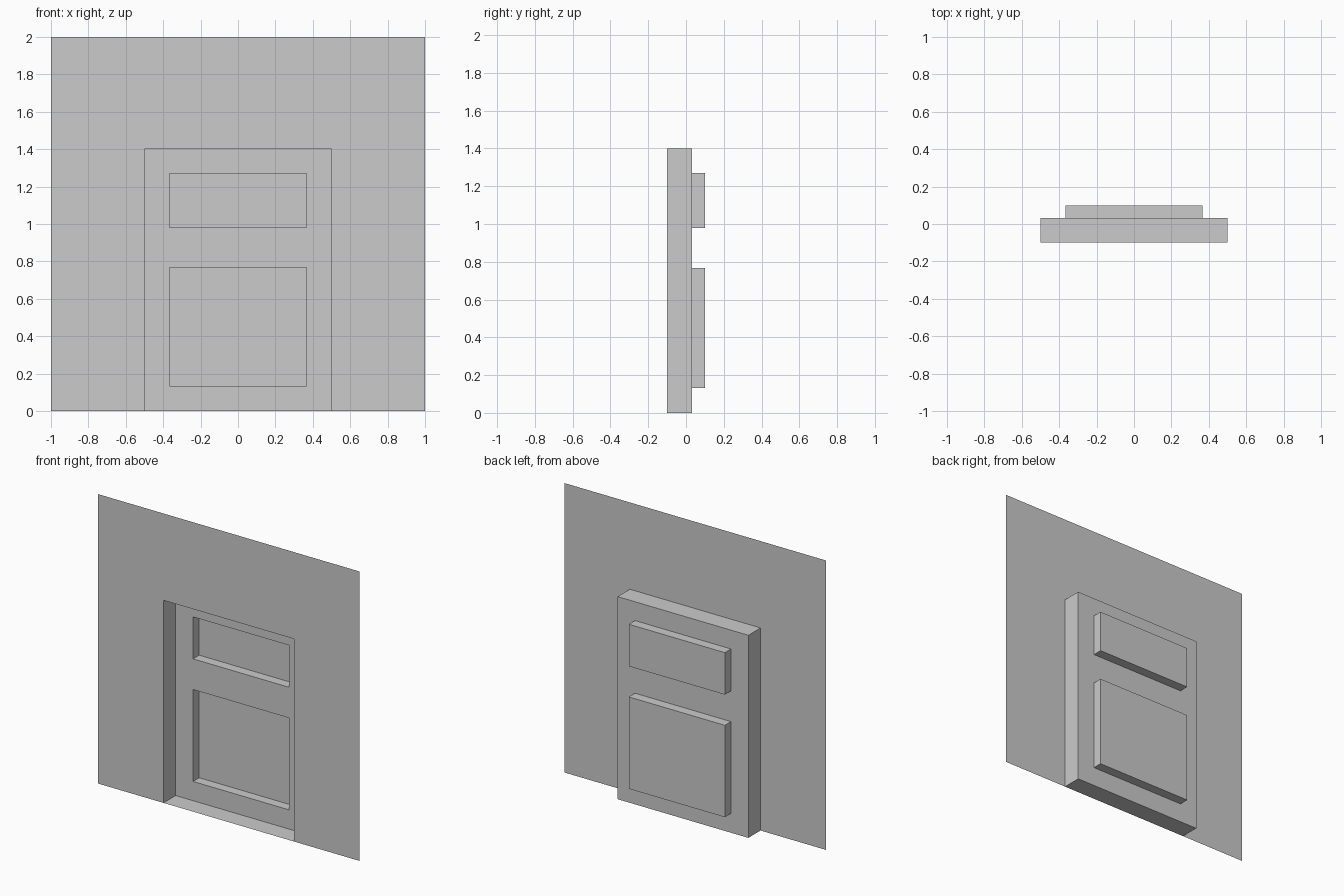
import bpy

if "Cube" in bpy.data.objects:
    bpy.data.objects.remove(bpy.data.objects["Cube"])

FRONT, LEAF, BACK = -0.1, 0.033, 0.1      # depth layers along y
DOOR = (-0.5, 0.5, 0.0, 1.4)              # x0, x1, z0, z1
PANELS = {"lower_panel": (-0.367, 0.367, 0.133, 0.768),
          "upper_panel": (-0.367, 0.367, 0.98, 1.27)}


def add_mesh(name, verts, faces):
    mesh = bpy.data.meshes.new(name)
    mesh.from_pydata(verts, [], faces)
    obj = bpy.data.objects.new(name, mesh)
    bpy.context.collection.objects.link(obj)
    return obj


def corners(rect, y):
    x0, x1, z0, z1 = rect
    return [(x0, y, z0), (x1, y, z0), (x1, y, z1), (x0, y, z1)]


def sheet(name, xs, zs, y, holes):
    """Flat front-facing grid of cells, leaving out the (column, row) holes."""
    nx = len(xs)
    verts = [(x, y, z) for z in zs for x in xs]
    faces = []
    for r in range(len(zs) - 1):
        for c in range(nx - 1):
            if (c, r) not in holes:
                a = r * nx + c
                faces.append((a, a + 1, a + 1 + nx, a + nx))
    return add_mesh(name, verts, faces)


def recess(name, rect, y0, y1, closed):
    """Four inward-facing sides of a recess, with an optional back face."""
    faces = [(i, (i + 1) % 4, (i + 1) % 4 + 4, i + 4) for i in range(4)]
    if closed:
        faces.append((4, 5, 6, 7))
    return add_mesh(name, corners(rect, y0) + corners(rect, y1), faces)


# Wall sheet around the doorway
sheet("wall", [-1, DOOR[0], DOOR[1], 1], [0, DOOR[3], 2], FRONT, {(1, 0)})

# Doorway sides, sill and head
recess("door_reveal", DOOR, FRONT, LEAF, False)

# Door leaf with two panel openings
low, up = PANELS["lower_panel"], PANELS["upper_panel"]
sheet("door_leaf", [DOOR[0], low[0], low[1], DOOR[1]],
      [DOOR[2], low[2], low[3], up[2], up[3], DOOR[3]], LEAF, {(1, 1), (1, 3)})

# Sunken door panels
for name, rect in PANELS.items():
    recess(name, rect, LEAF, BACK, True)
